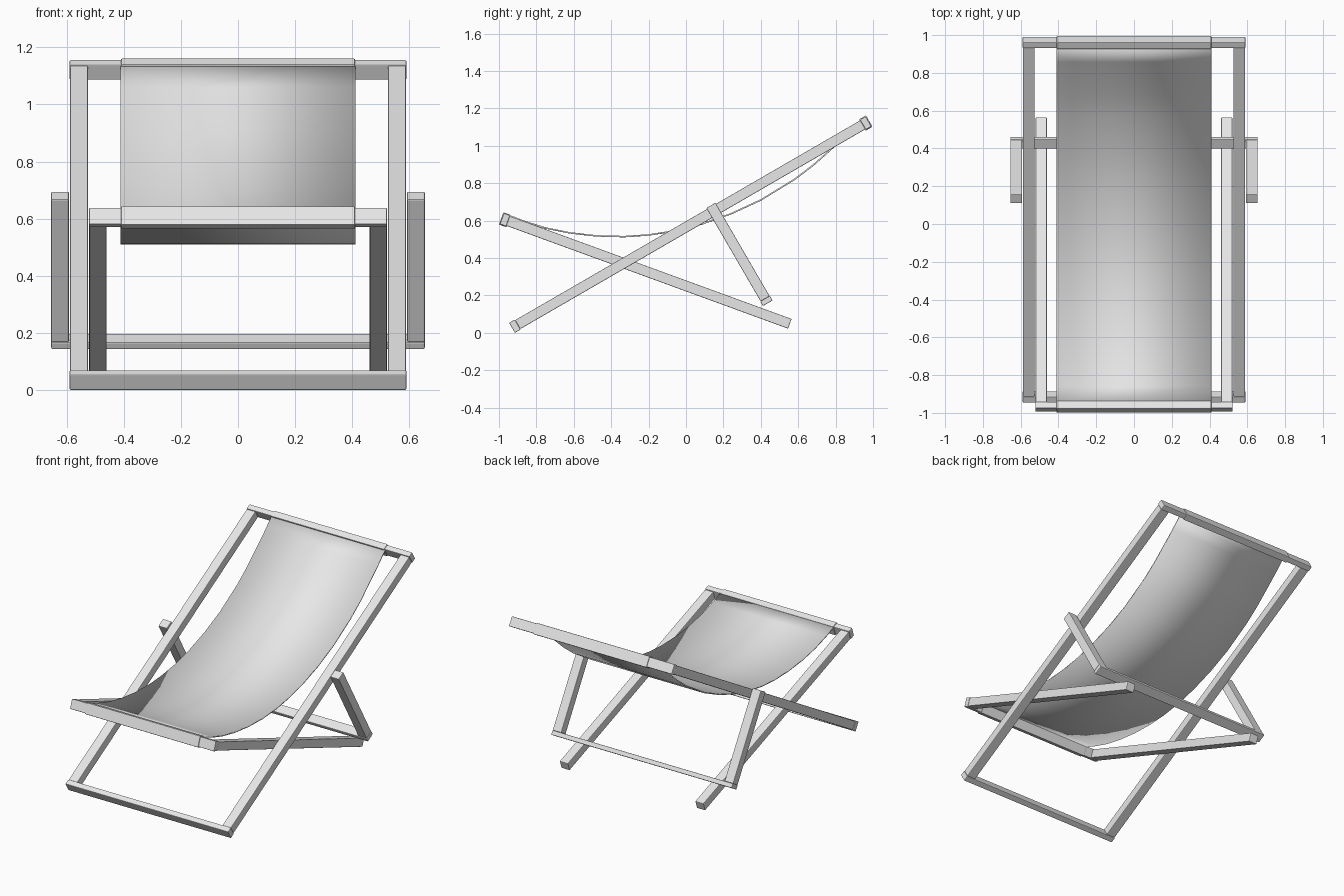
import bpy
import bmesh
from math import atan2
from mathutils import Matrix, Vector

cube = bpy.data.objects.get("Cube")
if cube:
    bpy.data.objects.remove(cube, do_unlink=True)

# One plain light grey for timber and cloth
grey = bpy.data.materials.new("light grey")
grey.use_nodes = True
grey.diffuse_color = (0.8, 0.8, 0.8, 1)
grey.node_tree.nodes["Principled BSDF"].inputs["Base Color"].default_value = (0.8, 0.8, 0.8, 1)


def add_object(name, bm):
    mesh = bpy.data.meshes.new(name)
    bmesh.ops.recalc_face_normals(bm, faces=bm.faces)
    bm.to_mesh(mesh)
    bm.free()
    mesh.materials.append(grey)
    obj = bpy.data.objects.new(name, mesh)
    bpy.context.collection.objects.link(obj)
    return obj


def box(name, x, start, end, width, depth, bevel=0.004):
    """Timber running from start to end in the y-z plane, width along x."""
    a, b = Vector(start), Vector(end)
    mid, run = (a + b) / 2, b - a
    bm = bmesh.new()
    bmesh.ops.create_cube(bm, size=1)
    bm.transform(Matrix.Translation((x, mid.x, mid.y))
                 @ Matrix.Rotation(atan2(run.y, run.x), 4, 'X')
                 @ Matrix.Diagonal((width, run.length, depth, 1)))
    obj = add_object(name, bm)
    mod = obj.modifiers.new("soft edges", 'BEVEL')
    mod.width = bevel
    mod.segments = 2
    return obj


def cross_bar(name, centre, direction, length, thick, depth):
    """Bar along x, its thickness measured along the frame direction."""
    c, half = Vector(centre), direction * thick / 2
    return box(name, 0, c - half, c + half, length, depth)


# Key points in the y-z plane
back_foot, back_top = Vector((-0.915, 0.035)), Vector((0.961, 1.121))
seat_front, seat_end = Vector((-0.968, 0.604)), Vector((0.555, 0.048))
prop_top, prop_foot = Vector((0.133, 0.681)), Vector((0.43, 0.17))
back_dir = (back_top - back_foot).normalized()
seat_dir = (seat_end - seat_front).normalized()
prop_dir = (prop_foot - prop_top).normalized()
BAR, DEPTH, SLEEVE = 0.035, 0.062, 0.008

# Side timbers, mirrored left and right
for side, s in (("left", 1), ("right", -1)):
    box(side + "_back_rail", s * 0.557, back_foot + back_dir * BAR / 2,
        back_top - back_dir * BAR / 2, 0.063, 0.055)
    box(side + "_seat_rail", s * 0.491, seat_front + seat_dir * BAR / 2,
        seat_end, 0.06, 0.055)
    box(side + "_prop", s * 0.623, prop_top, prop_foot - prop_dir * 0.014, 0.062, 0.056)

# Cross bars joining the frames
cross_bar("foot_bar", back_foot, back_dir, 1.18, BAR, DEPTH)
cross_bar("head_bar", back_top, back_dir, 1.18, BAR, DEPTH)
cross_bar("front_bar", seat_front, seat_dir, 1.044, BAR, DEPTH)
cross_bar("prop_bar", prop_foot, prop_dir, 1.308, 0.028, 0.06)

# Cloth sleeves wrapped round the head and front bars
cross_bar("head_sleeve", back_top, back_dir, 0.82, BAR + SLEEVE, DEPTH + SLEEVE)
cross_bar("front_sleeve", seat_front, seat_dir, 0.82, BAR + SLEEVE, DEPTH + SLEEVE)

# Hanging cloth seat
profile = [(-0.95, 0.628), (-0.86, 0.594), (-0.75, 0.56), (-0.62, 0.534), (-0.48, 0.518),
           (-0.33, 0.514), (-0.2, 0.523), (-0.07, 0.543), (0.08, 0.58), (0.24, 0.636),
           (0.4, 0.71), (0.58, 0.82), (0.68, 0.896), (0.78, 0.985), (0.86, 1.058), (0.935, 1.132)]
bm = bmesh.new()
rows = [[bm.verts.new((x, y, z)) for x in (-0.411, 0.411)] for y, z in profile]
for p, q in zip(rows, rows[1:]):
    bm.faces.new((p[0], p[1], q[1], q[0]))
cloth = add_object("cloth_seat", bm)
mod = cloth.modifiers.new("cloth thickness", 'SOLIDIFY')
mod.thickness = 0.008
mod.offset = 0

# Smooth the cloth while keeping its edges crisp
bpy.ops.object.select_all(action='DESELECT')
cloth.select_set(True)
bpy.context.view_layer.objects.active = cloth
bpy.ops.object.shade_smooth_by_angle()
